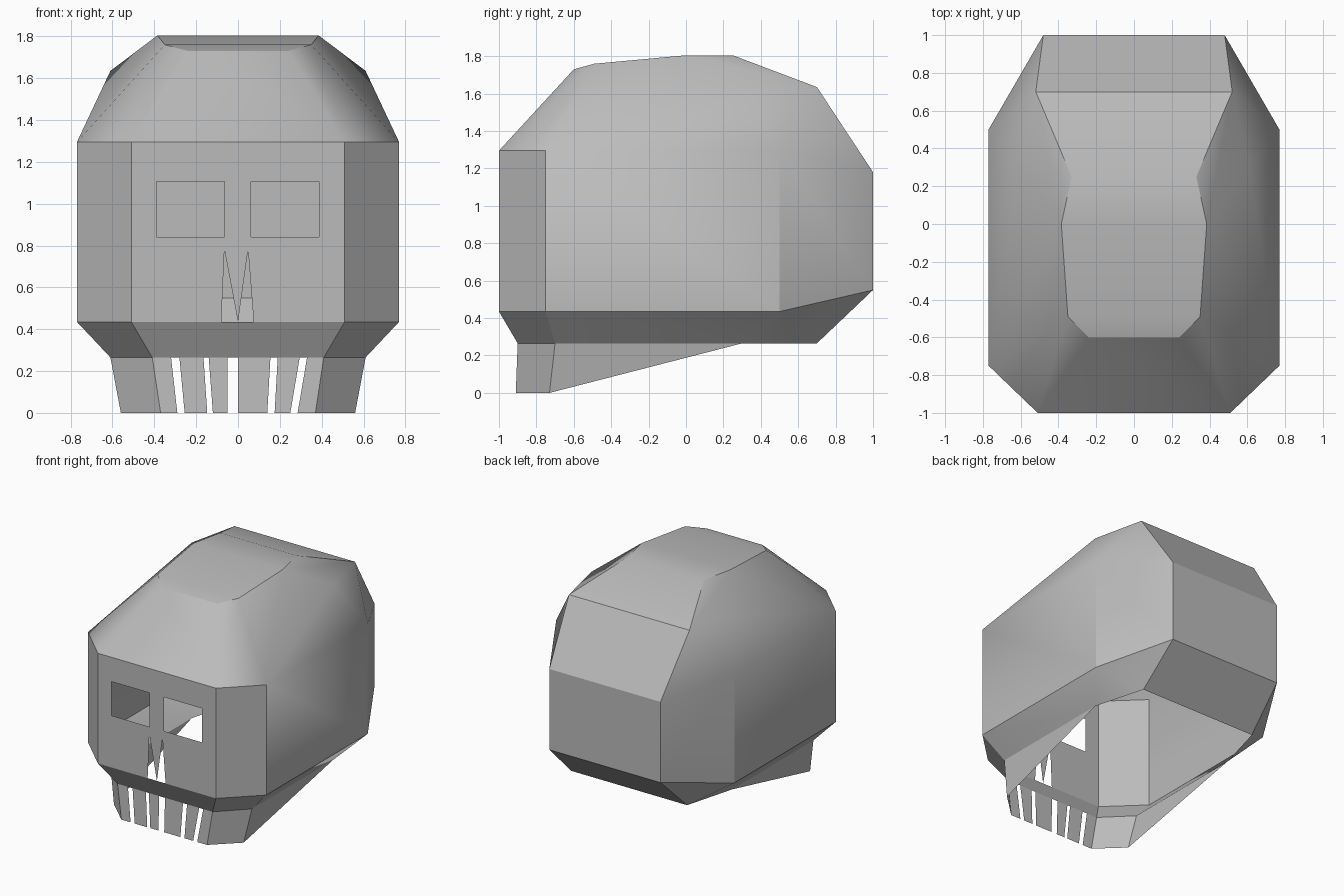
import bpy, bmesh
from mathutils import Vector

if "Cube" in bpy.data.objects:
    bpy.data.objects.remove(bpy.data.objects["Cube"])

GREY = (0.5, 0.5, 0.5, 1)
bone = bpy.data.materials.new("bone grey")
bone.use_nodes = True
bone.diffuse_color = GREY
bone.node_tree.nodes["Principled BSDF"].inputs["Base Color"].default_value = GREY
CENTRE = Vector((0, 0, 0.9))


def finish(bm, name, smooth=False):
    """Turn faces outward and make the object."""
    bmesh.ops.remove_doubles(bm, verts=bm.verts, dist=0.0005)
    bm.normal_update()
    for f in bm.faces:
        if f.normal.dot(f.calc_center_median() - CENTRE) < 0:
            f.normal_flip()
    mesh = bpy.data.meshes.new(name)
    bm.to_mesh(mesh)
    bm.free()
    mesh.materials.append(bone)
    ob = bpy.data.objects.new(name, mesh)
    bpy.context.collection.objects.link(ob)
    if smooth:
        bpy.ops.object.select_all(action='DESELECT')
        ob.select_set(True)
        bpy.context.view_layer.objects.active = ob
        bpy.ops.object.shade_smooth_by_angle(angle=0.52)


# Corner points of the left half of the skull
P = dict(
    brow=(.51, -1, 1.295), temple=(.77, -.75, 1.295),
    ear_top=(.77, .5, 1.295), back_top=(.48, 1, 1.18),
    cheek=(.51, -1, .435), cheek_side=(.77, -.75, .435),
    ear_low=(.77, .5, .435), back_low=(.48, 1, .55),
    lip=(.41, -.9, .265), lip_side=(.61, -.7, .265),
    jaw_hinge=(.61, .3, .265), nape=(.5, .7, .265),
    chin=(.37, -.91, 0), chin_side=(.56, -.73, 0),
    forehead=(.24, -.6, 1.73), crown_front=(.35, -.49, 1.76),
    crown=(.385, 0, 1.805), crown_back=(.33, .25, 1.805),
    crown_side=(.61, .3, 1.635), crown_rear=(.52, .7, 1.635))

# Faces on each side, mirrored
UPPER = [
    ("brow", "temple", "crown_front", "forehead"),
    ("temple", "crown_side", "crown", "crown_front"),
    ("temple", "ear_top", "crown_side"),
    ("crown", "crown_side", "crown_rear", "crown_back"),
    ("ear_top", "crown_rear", "crown_side"),
    ("ear_top", "back_top", "crown_rear")]
MIDDLE = [
    ("brow", "cheek", "cheek_side", "temple"),
    ("temple", "cheek_side", "ear_low", "ear_top"),
    ("ear_top", "ear_low", "back_low", "back_top")]
JAW = [
    ("cheek", "lip", "lip_side", "cheek_side"),
    ("cheek_side", "lip_side", "jaw_hinge", "ear_low"),
    ("ear_low", "jaw_hinge", "nape", "back_low"),
    ("lip", "chin", "chin_side", "lip_side"),
    ("lip_side", "chin_side", "jaw_hinge")]
# Bands that cross from one side to the other
BANDS = ["brow", "forehead", "crown_front", "crown", "crown_back",
         "crown_rear", "back_top", "back_low", "nape"]

shell = bmesh.new()
verts = {(n, s): shell.verts.new((s * x, y, z))
         for n, (x, y, z) in P.items() for s in (1, -1)}
for names in UPPER + MIDDLE + JAW:
    for s in (1, -1):
        shell.faces.new([verts[n, s] for n in names])
for a, b in list(zip(BANDS, BANDS[1:])) + [("cheek", "lip")]:
    shell.faces.new([verts[a, 1], verts[b, 1], verts[b, -1], verts[a, -1]])
finish(shell, "skull_shell", smooth=True)

# Face plate with two nose notches and two eye holes
outline = [(-.51, .435), (-.08, .435), (-.065, .78), (0, .435), (.048, .78),
           (.075, .435), (.51, .435), (.51, 1.295), (-.51, 1.295)]
eyes = [[(a, .84), (a + .325, .84), (a + .325, 1.105), (a, 1.105)]
        for a in (-.39, .063)]
face = bmesh.new()
for loop in [outline] + eyes:
    ring = [face.verts.new((x, -1, z)) for x, z in loop]
    for i, v in enumerate(ring):
        face.edges.new((ring[i - 1], v))
bmesh.ops.triangle_fill(face, edges=face.edges[:], use_beauty=True,
                        normal=(0, -1, 0))
finish(face, "face_plate")

# Teeth: left and right edge at the gum, then at the tip
TEETH = [(-.41, -.32, -.37, -.29), (-.28, -.165, -.255, -.147),
         (-.14, -.05, -.12, -.05), (0, .155, 0, .14),
         (.19, .295, .175, .25), (.33, .41, .285, .37)]
teeth = bmesh.new()
for a, b, c, d in TEETH:
    teeth.faces.new([teeth.verts.new(p) for p in (
        (a, -.9, .265), (b, -.9, .265), (d, -.91, 0), (c, -.91, 0))])
finish(teeth, "teeth")
